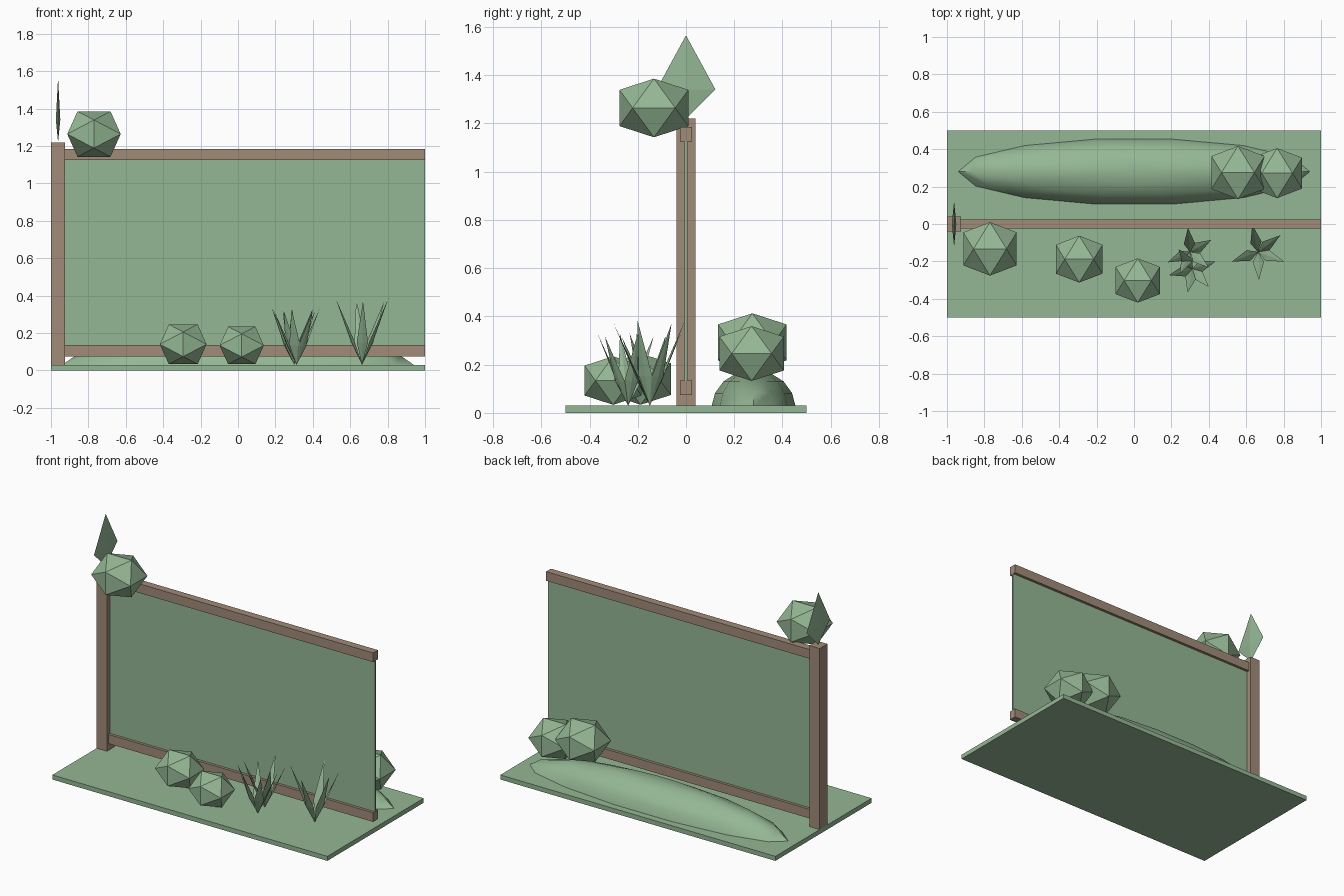
import bpy, bmesh, math
from mathutils import Vector

if "Cube" in bpy.data.objects:
    bpy.data.objects.remove(bpy.data.objects["Cube"])


def material(name, rgb):
    m = bpy.data.materials.new(name)
    m.diffuse_color = (*rgb, 1)
    m.use_nodes = True
    m.node_tree.nodes["Principled BSDF"].inputs["Base Color"].default_value = m.diffuse_color
    return m


GREEN = material("leaf_green", (0.30, 0.475, 0.30))
BROWN = material("wood_brown", (0.355, 0.258, 0.186))


def finish(name, bm, mat):
    bmesh.ops.recalc_face_normals(bm, faces=bm.faces)
    me = bpy.data.meshes.new(name)
    bm.to_mesh(me)
    bm.free()
    me.materials.append(mat)
    ob = bpy.data.objects.new(name, me)
    bpy.context.collection.objects.link(ob)
    return ob


def box(name, lo, hi, mat):
    bm = bmesh.new()
    bmesh.ops.create_cube(bm, size=1)
    for v in bm.verts:
        v.co = [(a + b) / 2 + c * (b - a) for a, b, c in zip(lo, hi, v.co)]
    return finish(name, bm, mat)


def hull(bm, points):
    verts = [bm.verts.new(p) for p in points]
    bmesh.ops.convex_hull(bm, input=verts)


def bush(name, centre, r):
    """Slightly squashed icosahedron from three golden rectangles."""
    p = (1 + 5 ** 0.5) / 2
    k = r / math.hypot(1, p)
    pts = []
    for a in (-1, 1):
        for b in (-p, p):
            pts += [(a, 0, b), (0, b, a), (b, a, 0)]
    bm = bmesh.new()
    hull(bm, [Vector(centre) + Vector((x, y, z * 0.85)) * k for x, y, z in pts])
    return finish(name, bm, GREEN)


def leaf(bm, base, tip, side, width, thick):
    """Flat diamond blade, widest at 35 percent of its length."""
    base, tip, side = Vector(base), Vector(tip), Vector(side).normalized()
    mid = base.lerp(tip, 0.35)
    n = (tip - base).cross(side).normalized()
    hull(bm, [base, tip, mid + side * width, mid - side * width,
              mid + n * thick, mid - n * thick])


def grass(name, x, y, reach, height, angles):
    bm = bmesh.new()
    for i, deg in enumerate(angles):
        a = math.radians(deg)
        d = Vector((math.cos(a), math.sin(a), 0))
        root = Vector((x, y, 0.03))
        tip = root + d * reach + Vector((0, 0, height * (1 - 0.04 * (i % 2))))
        leaf(bm, root, tip, (-d.y, d.x, 0), 0.03, 0.005)
    return finish(name, bm, GREEN)


# ground slab, post, rails and panel
box("ground_slab", (-1, -0.5, 0), (1, 0.5, 0.03), GREEN)
box("post", (-1, -0.04, 0.03), (-0.925, 0.04, 1.22), BROWN)
box("bottom_rail", (-0.925, -0.025, 0.075), (1, 0.025, 0.135), BROWN)
box("top_rail", (-0.925, -0.025, 1.125), (1, 0.025, 1.185), BROWN)
box("panel", (-0.925, -0.007, 0.135), (1, 0.007, 1.125), GREEN)

# finial leaf on the post
bm = bmesh.new()
leaf(bm, (-0.962, 0, 1.22), (-0.962, 0, 1.565), (0, 1, 0), 0.122, 0.012)
finish("finial_leaf", bm, GREEN)

# bushes
bush("corner_bush", (-0.77, -0.133, 1.264), 0.168)
bush("front_bush_left", (-0.293, -0.188, 0.140), 0.147)
bush("front_bush_right", (0.02, -0.302, 0.134), 0.139)
bush("back_bush_inner", (0.556, 0.275, 0.292), 0.167)
bush("back_bush_outer", (0.765, 0.272, 0.246), 0.157)

# grass clumps
grass("grass_right", 0.663, -0.15, 0.15, 0.355, (-160, -88, -20, 37, 102))
grass("grass_back", 0.30, -0.15, 0.13, 0.30, (95, 30, -40, -115, 205))
grass("grass_front", 0.313, -0.24, 0.13, 0.30, (-102, -48, 18, 125, 195))

# long low mound behind the fence
bm = bmesh.new()
rings = []
N = 14
for s, z in ((1, 0.03), (0.92, 0.082), (0.72, 0.130), (0.36, 0.170)):
    rings.append([bm.verts.new((0.94 * s * math.cos(2 * math.pi * i / N),
                                0.28 + 0.178 * s * math.sin(2 * math.pi * i / N), z))
                  for i in range(N)])
for a, b in zip(rings, rings[1:]):
    for i in range(N):
        j = (i + 1) % N
        bm.faces.new((a[i], a[j], b[j], b[i]))
bm.faces.new(rings[0])
top = bm.verts.new((0, 0.28, 0.175))
for i in range(N):
    bm.faces.new((rings[-1][i], rings[-1][(i + 1) % N], top))
mound = finish("mound", bm, GREEN)
bpy.context.view_layer.objects.active = mound
mound.select_set(True)
bpy.ops.object.shade_smooth_by_angle(angle=math.radians(35))
mound.select_set(False)
